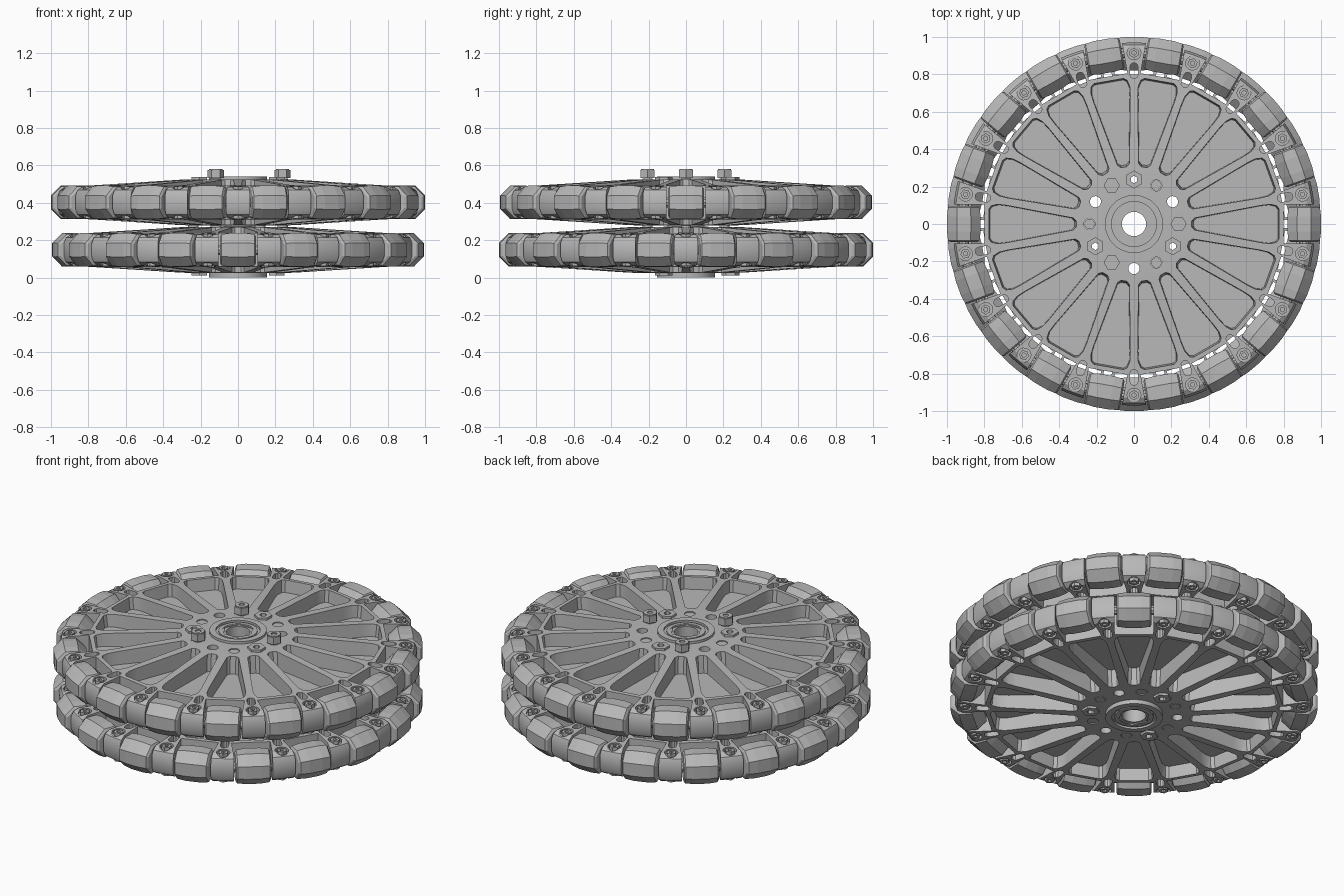
import bpy, bmesh, math
from mathutils import Matrix, Vector

if "Cube" in bpy.data.objects:
    bpy.data.objects.remove(bpy.data.objects["Cube"])

N = 18                       # rollers per wheel
STEP = 2 * math.pi / N
LOWER_Z, UPPER_Z = 0.148, 0.402

grey = bpy.data.materials.new("mid_grey")
grey.diffuse_color = (0.48, 0.48, 0.48, 1)
grey.use_nodes = True
grey.node_tree.nodes["Principled BSDF"].inputs["Base Color"].default_value = grey.diffuse_color


def rot(a):
    return Matrix.Rotation(a, 4, 'Z')


def loft(bm, rings, m=Matrix(), closed=False):
    """Skin a list of point rings; cap the ends or close the loop."""
    vs = [[bm.verts.new(m @ Vector(p)) for p in r] for r in rings]
    n = len(vs[0])
    for i in range(len(vs) if closed else len(vs) - 1):
        a, b = vs[i], vs[(i + 1) % len(vs)]
        for j in range(n):
            bm.faces.new((a[j], a[(j + 1) % n], b[(j + 1) % n], b[j]))
    if not closed:
        bm.faces.new(vs[0][::-1])
        bm.faces.new(vs[-1])


def lathe(bm, profile, seg, m=Matrix()):
    """Revolve a closed (radius, z) profile around z."""
    rings = []
    for i in range(seg):
        a = 2 * math.pi * i / seg
        rings.append([(r * math.cos(a), r * math.sin(a), z) for r, z in profile])
    loft(bm, rings, m, closed=True)


def prism(bm, pts, z0, z1, m=Matrix(), s0=1.0, s1=1.0):
    """Extrude an outline, scaling it about its centre at each end."""
    cx = (min(p[0] for p in pts) + max(p[0] for p in pts)) / 2
    loft(bm, [[(cx + (x - cx) * s, y * s, z) for x, y in pts]
              for z, s in ((z0, s0), (z1, s1))], m)


def circle(cx, r, seg):
    return [(cx + r * math.cos(2 * math.pi * i / seg), r * math.sin(2 * math.pi * i / seg))
            for i in range(seg)]


def to_mesh(bm, name):
    bmesh.ops.recalc_face_normals(bm, faces=bm.faces[:])
    me = bpy.data.meshes.new(name)
    bm.to_mesh(me)
    bm.free()
    me.materials.append(grey)
    return me


def place(me, name, z=0.0, turn=0.0):
    ob = bpy.data.objects.new(name, me)
    bpy.context.collection.objects.link(ob)
    ob.location.z = z
    ob.rotation_euler.z = turn
    return ob


# wheel blank: double cone with a thick rim
half = [(0.10, 0.124), (0.30, 0.122), (0.80, 0.09), (0.93, 0.083), (0.958, 0.065), (0.97, 0.035)]
bm = bmesh.new()
lathe(bm, half + [(r, -z) for r, z in reversed(half)], 90)
blank = place(to_mesh(bm, "wheel_blank"), "wheel_blank")

# cutters: pockets, roller windows, slots, bolt recesses, hub holes
side = [(0.31, 0.015), (0.325, 0.032), (0.68, 0.100), (0.73, 0.106), (0.765, 0.098), (0.778, 0.08)]
pocket = side + [(x, -y) for x, y in reversed(side)]
window = [(0.80, -0.105), (1.1, -0.105), (1.1, 0.105), (0.80, 0.105)]
slot = []
for i in range(12):
    a = math.pi * (i / 5 if i < 6 else (i - 1) / 5) - math.pi / 2
    slot.append(((0.84 if i < 6 else 0.80) + 0.022 * math.cos(a), 0.022 * math.sin(a)))
bm = bmesh.new()
for k in range(N):
    on, between = rot(k * STEP), rot((k + 0.5) * STEP)
    for s in (1, -1):
        prism(bm, pocket, 0.02 * s, 0.16 * s, on, 0.96, 1.025)
        prism(bm, circle(0.915, 0.037, 16), 0.065 * s, 0.16 * s, between)
    prism(bm, window, -0.2, 0.2, on)
    prism(bm, slot, -0.2, 0.2, between)
for k in range(12):
    prism(bm, circle(0.238, 0.03, 16), -0.2, 0.2, rot(k * math.pi / 6))
cutter = place(to_mesh(bm, "wheel_cutter"), "wheel_cutter")
cutter.hide_render = True

mod = blank.modifiers.new("cut", 'BOOLEAN')
mod.operation = 'DIFFERENCE'
mod.solver = 'EXACT'
mod.object = cutter
bpy.context.view_layer.update()
dg = bpy.context.evaluated_depsgraph_get()
body = bpy.data.meshes.new_from_object(blank.evaluated_get(dg))
body.name = "wheel_body"
for ob in (blank, cutter):
    bpy.data.objects.remove(ob)

# eight-sided barrel rollers lying along the rim
bm = bmesh.new()
stations = [(-0.096, 0.072), (-0.088, 0.084), (-0.04, 0.089), (0.04, 0.09), (0.088, 0.084), (0.096, 0.072)]
stations[2] = (-0.04, 0.09)
for k in range(N):
    rings = []
    for t, r in stations:
        R = r / math.cos(math.pi / 8)
        rings.append([(0.91 + R * math.cos((j + 0.5) * math.pi / 4), t,
                       R * math.sin((j + 0.5) * math.pi / 4)) for j in range(8)])
    loft(bm, rings, rot(k * STEP))
rollers = to_mesh(bm, "rollers")

# roller axles
bm = bmesh.new()
for k in range(N):
    loft(bm, [[(x, t, z) for x, z in circle(0.91, 0.028, 10)] for t in (-0.115, 0.115)], rot(k * STEP))
axles = to_mesh(bm, "roller_axles")

# hexagon rim bolts with a hollow drive, on both faces
bm = bmesh.new()
for k in range(N):
    m = rot((k + 0.5) * STEP) @ Matrix.Translation((0.915, 0, 0))
    lathe(bm, [(0.012, -0.085), (0.027, -0.085), (0.027, 0.085), (0.012, 0.085)], 6, m)
rim_bolts = to_mesh(bm, "rim_bolts")

smooth = []
for label, z, turn in (("lower", LOWER_Z, math.pi / 6), ("upper", UPPER_Z, 0.0)):
    smooth.append(place(body, label + "_wheel_body", z, turn))
    place(rollers, label + "_rollers", z, turn)
    smooth.append(place(axles, label + "_roller_axles", z, turn))
    place(rim_bolts, label + "_rim_bolts", z, turn)

# hub bearing: flanged sleeve with stepped rings
TOP = 0.54
step = [(0.065, 0.012), (0.085, 0.012), (0.085, 0.004), (0.105, 0.004), (0.105, 0.012),
        (0.12, 0.012), (0.12, 0.0), (0.155, 0.0), (0.155, 0.03), (0.098, 0.03)]
bm = bmesh.new()
lathe(bm, step + [(r, TOP - z) for r, z in reversed(step)], 48)
smooth.append(place(to_mesh(bm, "hub_bearing"), "hub_bearing"))

# hexagon collar around the bore on both faces
bm = bmesh.new()
for z0, z1 in ((0.006, 0.02), (TOP - 0.02, TOP - 0.006)):
    inner, outer = circle(0, 0.07, 24), []
    lathe(bm, [(0.086, z0), (0.112, z0), (0.112, z1), (0.086, z1)], 6)
place(to_mesh(bm, "hub_collars"), "hub_collars")

# tall hub bolts
bm = bmesh.new()
for k in range(3):
    m = rot(k * 2 * math.pi / 3)
    prism(bm, circle(0.238, 0.028, 16), 0.025, 0.53, m)
    prism(bm, circle(0.238, 0.043, 6), 0.532, 0.574, m)
    lathe(bm, [(0.016, 0.57), (0.036, 0.57), (0.036, 0.58), (0.016, 0.58)], 16,
          m @ Matrix.Translation((0.238, 0, 0)))
place(to_mesh(bm, "hub_bolts"), "hub_bolts")

# hub nuts on both faces, and plugs
bm = bmesh.new()
for k in range(3):
    m = rot(math.pi / 2 + k * 2 * math.pi / 3) @ Matrix.Translation((0.238, 0, 0))
    for z0, z1 in ((0.012, 0.05), (0.50, 0.538)):
        lathe(bm, [(0.02, z0), (0.048, z0), (0.048, z1), (0.02, z1)], 6, m)
place(to_mesh(bm, "hub_nuts"), "hub_nuts")
bm = bmesh.new()
for k in range(3):
    prism(bm, circle(0.238, 0.028, 16), 0.03, 0.52, rot(math.pi / 3 + k * 2 * math.pi / 3))
place(to_mesh(bm, "hub_plugs"), "hub_plugs")

# smooth round parts, keeping edges sharp
bpy.ops.object.select_all(action='DESELECT')
for ob in smooth:
    ob.select_set(True)
bpy.context.view_layer.objects.active = smooth[0]
bpy.ops.object.shade_smooth_by_angle(angle=math.radians(25))
